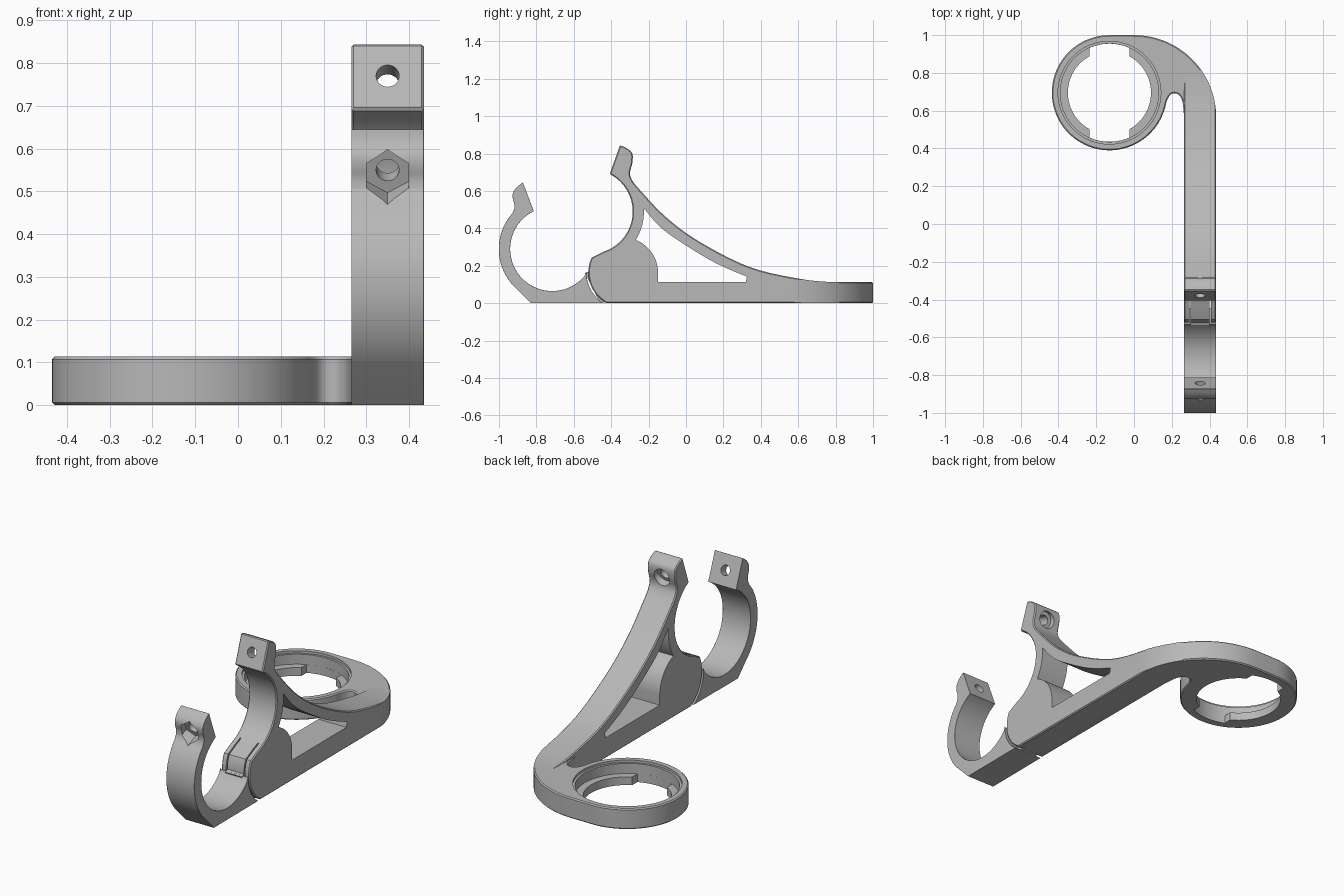
import bpy, bmesh, math
from mathutils import Matrix, Vector

cube = bpy.data.objects.get("Cube")
if cube:
    bpy.data.objects.remove(cube, do_unlink=True)

GREY = bpy.data.materials.new("light grey")
GREY.use_nodes = True
COLOUR = (0.48, 0.48, 0.48, 1)
GREY.diffuse_color = COLOUR
GREY.node_tree.nodes["Principled BSDF"].inputs["Base Color"].default_value = COLOUR


def arc(cx, cy, r, a0, a1, n=24):
    angles = [math.radians(a0 + (a1 - a0) * i / n) for i in range(n + 1)]
    return [(cx + r * math.cos(a), cy + r * math.sin(a)) for a in angles]


def smooth_path(pts, n=8):
    """Catmull-Rom curve through the points."""
    p = [Vector(q) for q in [pts[0], *pts, pts[-1]]]
    out = []
    for a, b, c, d in zip(p, p[1:], p[2:], p[3:]):
        for i in range(n):
            t = i / n
            q = b * 2 + (c - a) * t + (a * 2 - b * 5 + c * 4 - d) * t**2 \
                + (b * 3 - a - c * 3 + d) * t**3
            out.append(tuple(q / 2))
    return out + [tuple(pts[-1])]


def new_object(name, bm):
    bmesh.ops.recalc_face_normals(bm, faces=bm.faces)
    mesh = bpy.data.meshes.new(name)
    bm.to_mesh(mesh)
    bm.free()
    mesh.materials.append(GREY)
    ob = bpy.data.objects.new(name, mesh)
    bpy.context.collection.objects.link(ob)
    return ob


def prism(name, pts, axis, lo, hi):
    """Extrude a (y, z) outline along x, or an (x, y) outline along z."""
    bm = bmesh.new()
    along_x = axis == "x"
    face = bm.faces.new([bm.verts.new((lo, *p) if along_x else (*p, lo)) for p in pts])
    new = bmesh.ops.extrude_face_region(bm, geom=[face])["geom"]
    step = Vector((hi - lo, 0, 0) if along_x else (0, 0, hi - lo))
    bmesh.ops.translate(bm, vec=step, verts=[v for v in new if isinstance(v, bmesh.types.BMVert)])
    return new_object(name, bm)


def rod(start, direction, d0, d1, r, sides):
    """Cylinder lying in the yz plane at the clamp's centre line."""
    bm = bmesh.new()
    dy, dz = Vector(direction).normalized()
    mid = (d0 + d1) / 2
    m = Matrix.Translation((MID_X, start[0] + dy * mid, start[1] + dz * mid)) \
        @ Matrix.Rotation(math.atan2(-dy, dz), 4, "X")
    bmesh.ops.create_cone(bm, cap_ends=True, segments=sides, radius1=r, radius2=r,
                          depth=d1 - d0, matrix=m)
    return new_object("cutter", bm)


def apply(ob, mod):
    bpy.context.view_layer.objects.active = ob
    bpy.ops.object.modifier_apply(modifier=mod.name)


def bevel(ob, width=0.006):
    mod = ob.modifiers.new("bevel", "BEVEL")
    mod.width = width
    mod.segments = 1
    mod.limit_method = "ANGLE"
    mod.angle_limit = math.radians(50)
    apply(ob, mod)


def boolean(ob, cutter, op="DIFFERENCE"):
    cutter.hide_render = True
    mod = ob.modifiers.new("cut", "BOOLEAN")
    mod.object, mod.operation, mod.solver = cutter, op, "EXACT"
    apply(ob, mod)
    bpy.data.objects.remove(cutter, do_unlink=True)


X0, X1, MID_X, TOP = 0.265, 0.435, 0.35, 0.113
HINGE = (-0.335, 0.165)
FIXED = (-0.51, 0.49)      # centre of the fixed half of the clamp
MOVING = (-0.715, 0.29)    # centre of the opened half
RING = (-0.13, 0.695)
BEND = (0, 0.565, 0.435)

# Arm with the fixed half of the clamp
back = smooth_path([(0.77, TOP), (0.61, 0.13), (0.342, 0.193), (0.075, 0.327),
                    (-0.107, 0.46), (-0.246, 0.605), (-0.289, 0.66), (-0.299, 0.70),
                    (-0.287, 0.75), (-0.287, 0.80), (-0.315, 0.828), (-0.353, 0.845)], 5)
arm = prism("arm", arc(*FIXED, 0.225, 63, -72, 36) + arc(*HINGE, 0.187, 155, 241)
            + [(-0.42, 0), (0.82, 0), (0.82, TOP)] + back, "x", X0, X1)
bevel(arm)

# Triangular window under the sloping back
window = [(0.32, TOP), (-0.15, TOP)] + arc(*HINGE, 0.185, 0, 70) \
    + arc(*FIXED, 0.285, -32, 3.6) \
    + smooth_path([(-0.222, 0.503), (-0.12, 0.392), (0.075, 0.262), (0.2, 0.195), (0.326, 0.142)])
boolean(arm, prism("cutter", window, "x", 0, 1))

# Trim the arm to the bend
trim = [(0, -1.2), (X1 + 0.001, -1.2)] + arc(*BEND, 0, 90, 32)
boolean(arm, prism("cutter", trim, "z", -0.1, 1), "INTERSECT")

# Bolt hole with a round counterbore
for d0, d1, r in ((-0.1, 0.2, 0.027), (0.065, 0.2, 0.047)):
    boolean(arm, rod((-0.38, 0.77), (0.941, -0.339), d0, d1, r, 32))

# Slits beside the hinge tongue
for x in (0.293, 0.4):
    slit = [(-0.6, -0.1), (-0.40, -0.1), (-0.40, 0.4), (-0.6, 0.4)]
    boolean(arm, prism("cutter", slit, "x", x, x + 0.007))

# Opened half of the clamp
tip = [(-0.918, 0.505), (-0.918, 0.53), (-0.926, 0.56), (-0.925, 0.59), (-0.905, 0.62), (-0.872, 0.645)]
jaw = prism("clamp_jaw", arc(*MOVING, 0.225, 116, 325, 48) + arc(*HINGE, 0.197, 180, 236)
            + [(-0.83, 0)] + arc(*MOVING, 0.286, 223, 138) + smooth_path(tip, 4), "x", X0, X1)
bevel(jaw)
for d0, d1, r, sides in ((-0.1, 0.2, 0.027, 32), (0.05, 0.2, 0.057, 6)):
    boolean(jaw, rod((-0.842, 0.568), (-0.93, -0.366), d0, d1, r, sides))

# Tongue bridging the hinge gap
tongue = prism("hinge_tongue", [(-0.54, 0.16), (-0.46, 0.003), (-0.41, 0.003), (-0.41, 0.1),
                                (-0.50, 0.18)], "x", 0.3, 0.4)

# Flat ring joined to the bend
crook = smooth_path([(0.165, 0.616), (0.175, 0.655), (0.193, 0.684), (0.217, 0.692),
                     (0.241, 0.68), (0.257, 0.645), (X0, 0.57)], 4)
plan = [(X0, 0.5), (X1, 0.5)] + arc(*BEND, 0, 90, 32) + arc(*RING, 0.305, 90, 344, 64) + crook
ring = prism("ring", plan, "z", 0, TOP)
bevel(ring)

# Lens seat: through hole, wider bore, shallow rim and two bayonet notches
for r, z in ((0.22, -0.1), (0.26, 0.045), (0.272, 0.1)):
    boolean(ring, prism("cutter", arc(*RING, r, 0, 358, 95), "z", z, 0.3))
notch = arc(*RING, 0.2595, 66, 114) + arc(*RING, 0.2595, 246, 294)
boolean(ring, prism("cutter", notch, "z", -0.1, 0.3))

# Smooth shading with sharp edges kept
for ob in (arm, jaw, tongue, ring):
    bpy.ops.object.select_all(action="DESELECT")
    ob.select_set(True)
    bpy.context.view_layer.objects.active = ob
    bpy.ops.object.shade_smooth_by_angle(angle=math.radians(30))
